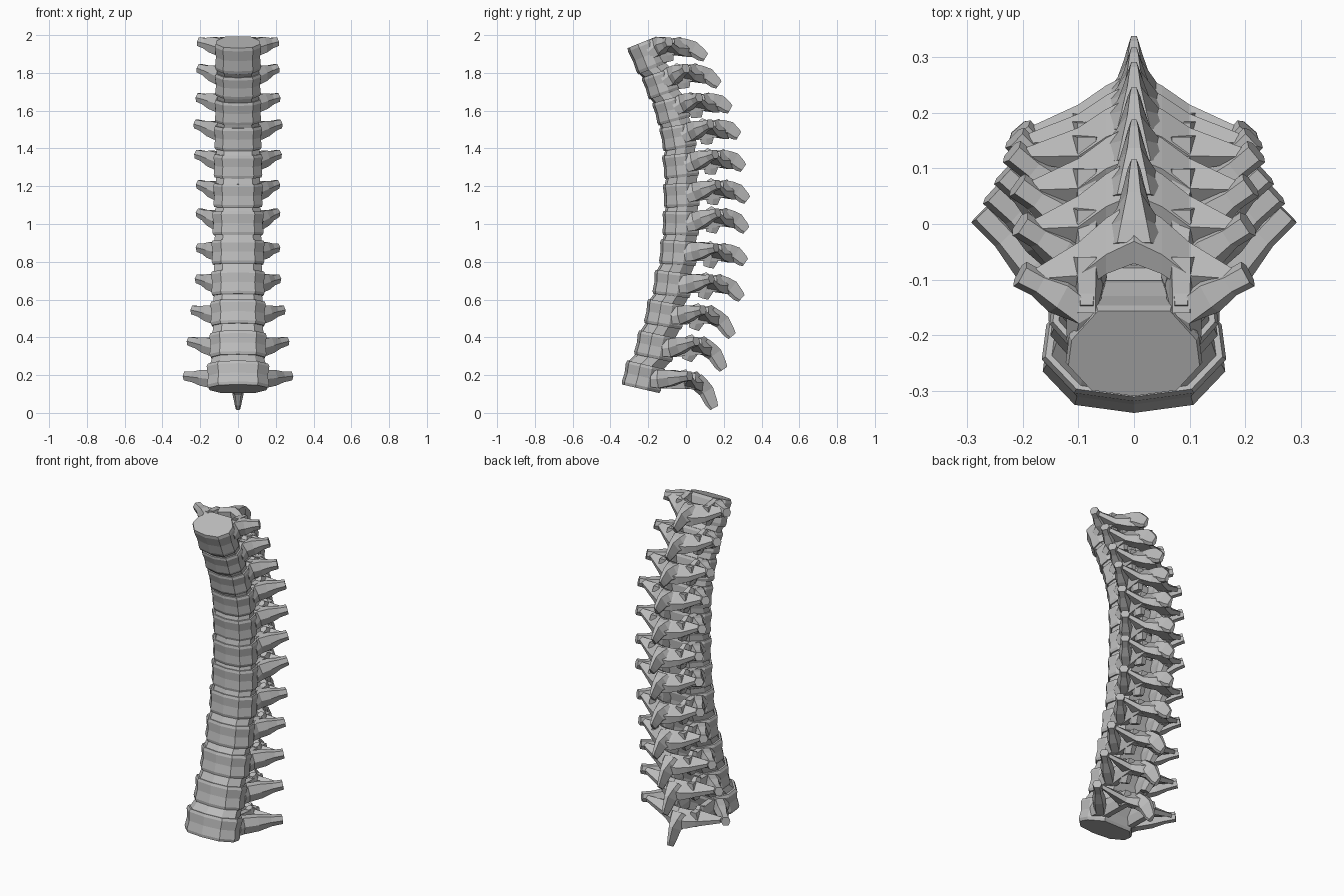
import bpy
import bmesh
import math
from mathutils import Matrix, Vector

default_cube = bpy.data.objects.get("Cube")
if default_cube:
    bpy.data.objects.remove(default_cube, do_unlink=True)

bone = bpy.data.materials.new("bone grey")
bone.use_nodes = True
GREY = (0.5, 0.5, 0.5, 1)
bone.diffuse_color = GREY
bone.node_tree.nodes["Principled BSDF"].inputs["Base Color"].default_value = GREY

# Per vertebra, top to bottom: body front (y, z), tilt in degrees, body half width,
# transverse tip (x, y, z), spinous tip (y, z)
VERTEBRAE = [
    (-.285, 1.86, 22, .123, .205, -.09, 1.965, .10, 1.885),
    (-.217, 1.715, 19, .122, .205, .00, 1.825, .17, 1.74),
    (-.165, 1.58, 15, .124, .21, .07, 1.67, .23, 1.61),
    (-.132, 1.445, 10, .127, .22, .13, 1.53, .275, 1.47),
    (-.122, 1.30, 6, .13, .215, .155, 1.37, .30, 1.30),
    (-.12, 1.148, 3, .132, .205, .17, 1.21, .32, 1.13),
    (-.125, 1.005, -1, .137, .205, .17, 1.06, .315, .97),
    (-.14, .855, -4, .141, .205, .16, .875, .31, .80),
    (-.172, .695, -7, .143, .21, .135, .71, .29, .61),
    (-.214, .54, -10, .147, .235, .09, .545, .24, .41),
    (-.265, .375, -12, .152, .255, .055, .38, .195, .235),
    (-.33, .215, -13, .166, .275, .02, .195, .145, .03),
]

# Half outline of a body seen from above: fraction of half width, fraction of depth
OUTLINE = [(0, 0), (.65, .07), (1, .36), (.95, .66), (.55, 1)]
# Body rim profile: fraction of height, scale
RIMS = [(.5, .96), (.38, 1), (0, .95), (-.38, .99), (-.5, .95)]
# Six-sided limb section
SECTION = [(1, 0), (.6, 1), (-.6, 1), (-1, 0), (-.6, -1), (.6, -1)]
# Spinous section: narrow crest, widest low down
BLADE = [(1, -.5), (.4, 1), (-.4, 1), (-1, -.5), (-.5, -1), (.5, -1)]


def loft(bm, rings):
    loops = [[bm.verts.new(p) for p in ring] for ring in rings]
    n = len(loops[0])
    for a, b in zip(loops, loops[1:]):
        for i in range(n):
            j = (i + 1) % n
            bm.faces.new((a[i], a[j], b[j], b[i]))
    bm.faces.new(loops[0][::-1])
    bm.faces.new(loops[-1])


def limb(bm, stations, section=SECTION):
    """Taper a section along stations of (point, half width, half height)."""
    points = [Vector(s[0]) for s in stations]
    rings = []
    for i, (_, a, b) in enumerate(stations):
        t = (points[min(i + 1, len(points) - 1)] - points[max(i - 1, 0)]).normalized()
        ref = Vector((0, 0, 1)) if abs(t.z) < .9 else Vector((0, 1, 0))
        side = t.cross(ref).normalized()
        up = side.cross(t)
        rings.append([points[i] + side * (a * u) + up * (b * v) for u, v in section])
    loft(bm, rings)


def finish(bm, name):
    bmesh.ops.recalc_face_normals(bm, faces=bm.faces)
    mesh = bpy.data.meshes.new(name)
    bm.to_mesh(mesh)
    bm.free()
    mesh.materials.append(bone)
    bpy.context.collection.objects.link(bpy.data.objects.new(name, mesh))


def body_ring(centre, turn, w, d, z, scale):
    half = [(x * w, (y - .5) * d) for x, y in OUTLINE]
    full = half + [(-x, y) for x, y in half[:0:-1]]
    return [centre + turn @ Vector((x * scale, y * scale, z)) for x, y in full]


def web_ring(x, front, rear, top, bottom, fall):
    """Slanted slice of the lamina: crest near the front, falling to the rear."""
    crest = front + (rear - front) * .35
    return [Vector((x, y, z)) for y, z in (
        (front, top - .015), (crest, top), (rear, top - fall),
        (rear - .005, bottom), (front + .01, bottom + .01))]


previous = None
last = len(VERTEBRAE) - 1
for k, (fy, fz, tilt, w, tx, ty, tz, sy, sz) in enumerate(VERTEBRAE):
    f = k / last
    turn = Matrix.Rotation(math.radians(tilt), 3, 'X')
    d = .172 + .043 * f
    h = .12 + .01 * f + (.03 if k == 0 else 0)
    centre = Vector((0, fy, fz)) + turn @ Vector((0, d / 2, 0))

    # Vertebral body
    bm = bmesh.new()
    loft(bm, [body_ring(centre, turn, w, d, z * h, s) for z, s in RIMS])
    finish(bm, f"vertebra_{k + 1}_body")

    # Disc between this body and the one above
    if previous:
        bm = bmesh.new()
        loft(bm, [previous, body_ring(centre, turn, w, d, h * .5, .89)])
        finish(bm, f"disc_{k}")
    previous = body_ring(centre, turn, w, d, -h * .5, .89)

    # Arch with its processes
    bm = bmesh.new()
    back = centre + turn @ Vector((0, d / 2, h * .1))
    reach = sy - ty
    for s in (1, -1):
        # Transverse process, spreading from the flank of the body to a squared tip
        flank = Vector((s * w * .74, back.y - .07, back.z - .028 * (1 - f)))
        root = Vector((s * w * .74, back.y - .02, back.z))
        tip = Vector((s * tx, ty, tz))
        limb(bm, [(flank, .03, .042),
                  (root, .036, .048),
                  (root.lerp(tip, .4), .036, .042),
                  (root.lerp(tip, .72), .024, .028),
                  (tip, .025, .023)])
        # Pedicle joining body and lamina
        limb(bm, [((s * .085, back.y - .03, back.z), .026, .05),
                  ((s * .085, ty + .03, tz - .028), .028, .042)])
        # Upper and lower joint facets
        hub = Vector((s * .085, ty - .02, tz - .025))
        limb(bm, [(hub, .03, .045),
                  (hub + turn @ Vector((0, -.03, .05)), .018, .018)])
        drop = .02 if k == last else .078
        limb(bm, [(hub, .03, .05),
                  (hub + turn @ Vector((-s * .015, -.015, -drop)), .022, .028)])

    # Lamina web sweeping from side to side across the midline
    slices = [(tx * .88, ty - .018, ty + .008, tz + .014, tz - .018, .012),
              (.1, ty - .035, ty + .3 * reach, tz + .016, tz - .065, .05),
              (.05, ty, ty + .53 * reach, tz + .02, tz - .08, .055)]
    middle = (0, ty + .1 * reach, ty + .7 * reach, tz + .026, tz - .08, .05)
    mirrored = [(-x, *rest) for x, *rest in slices[::-1]]
    loft(bm, [web_ring(*row) for row in slices + [middle] + mirrored])

    # Spinous process, drooping toward its tip
    start = Vector((0, ty + .25 * reach, tz - .02))
    end = Vector((0, sy, sz))
    bend = start.lerp(end, .5) + Vector((0, .01, .012))
    limb(bm, [(start, .075, .042), (start.lerp(bend, .5), .055, .044),
              (bend, .03, .041), (start.lerp(end, .85) + Vector((0, .004, 0)), .018, .033),
              (end + Vector((0, .004, -.004)), .012, .024)], BLADE)
    finish(bm, f"vertebra_{k + 1}_arch")
